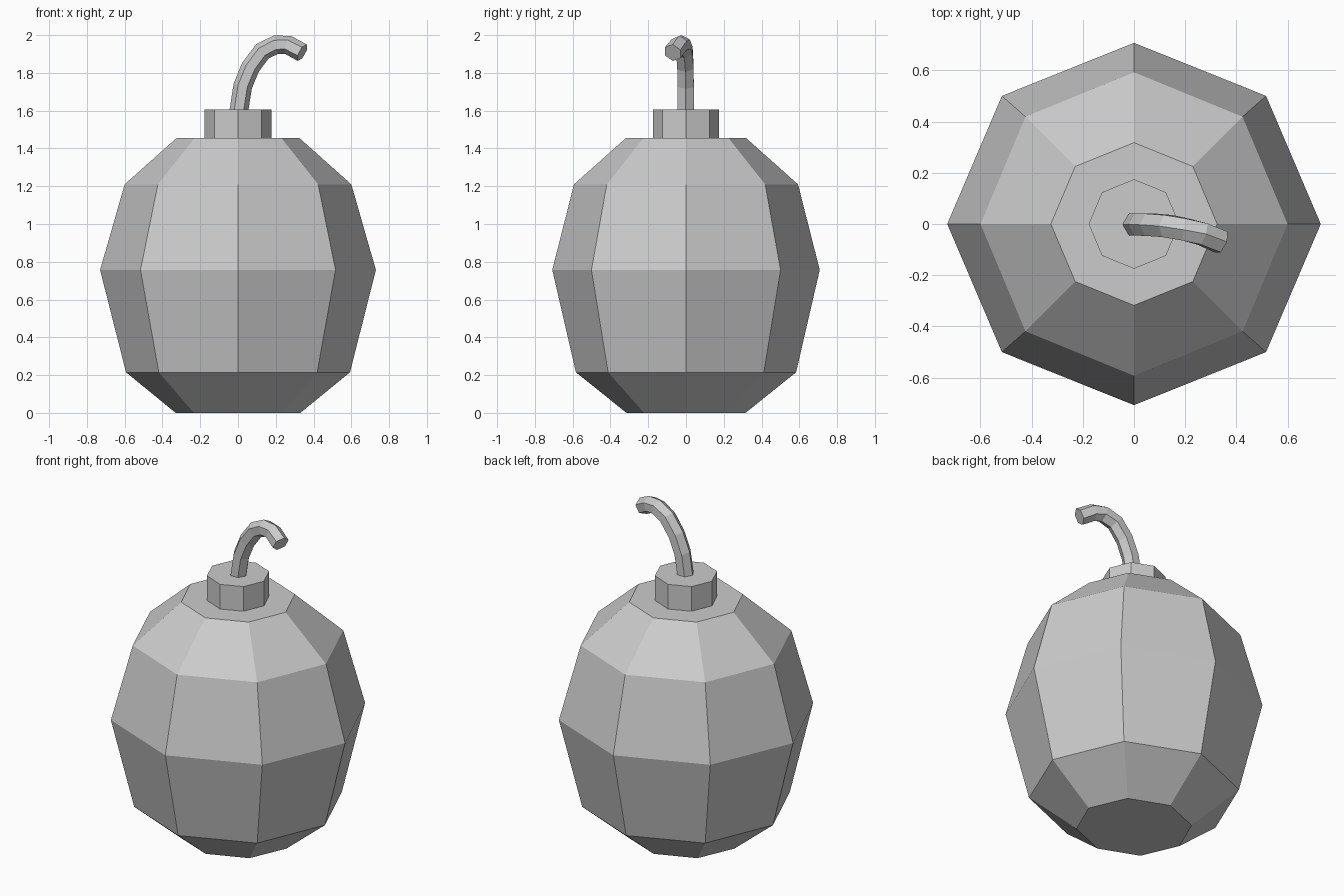
import bpy, bmesh, math
from mathutils import Vector

if "Cube" in bpy.data.objects:
    bpy.data.objects.remove(bpy.data.objects["Cube"])

grey = bpy.data.materials.new("plain grey")
grey.diffuse_color = (0.6, 0.6, 0.6, 1)
grey.use_nodes = True
grey.node_tree.nodes["Principled BSDF"].inputs["Base Color"].default_value = grey.diffuse_color


def loft(name, rings):
    """Skin a list of point rings and close both ends."""
    bm = bmesh.new()
    vs = [[bm.verts.new(p) for p in ring] for ring in rings]
    n = len(vs[0])
    for a, b in zip(vs, vs[1:]):
        for i in range(n):
            j = (i + 1) % n
            bm.faces.new((a[i], a[j], b[j], b[i]))
    bm.faces.new(vs[0][::-1])
    bm.faces.new(vs[-1])
    bmesh.ops.recalc_face_normals(bm, faces=bm.faces)
    mesh = bpy.data.meshes.new(name)
    bm.to_mesh(mesh)
    bm.free()
    mesh.materials.append(grey)
    obj = bpy.data.objects.new(name, mesh)
    bpy.context.collection.objects.link(obj)
    return obj


def level_ring(rx, ry, z, n=8):
    return [Vector((rx * math.cos(math.tau * i / n),
                    ry * math.sin(math.tau * i / n), z)) for i in range(n)]


# Eight-sided round body
loft("body", [level_ring(*p) for p in [
    (0.33, 0.315, 0), (0.593, 0.583, 0.215), (0.73, 0.708, 0.757),
    (0.60, 0.593, 1.21), (0.325, 0.318, 1.455)]])

# Octagonal neck cap
loft("cap", [level_ring(0.177, 0.175, z) for z in (1.45, 1.607)])

# Six-sided fuse swept along a drooping path
path = [Vector(p) for p in [
    (0.003, -0.002, 1.59), (0.025, -0.002, 1.73), (0.066, -0.003, 1.83),
    (0.13, -0.008, 1.915), (0.203, -0.022, 1.95), (0.267, -0.039, 1.947),
    (0.34, -0.07, 1.907)]]
rings = []
for k, p in enumerate(path):
    before, after = path[max(k - 1, 0)], path[min(k + 1, len(path) - 1)]
    t = (after - before).normalized()
    if k == 0:
        t = Vector((0, 0, 1))
    side = Vector((0, 1, 0))
    side = (side - t * side.dot(t)).normalized()
    out = side.cross(t)
    rings.append([p + 0.05 * (out * math.cos(a) + side * math.sin(a))
                  for a in (math.tau * i / 6 for i in range(6))])
loft("fuse", rings)
